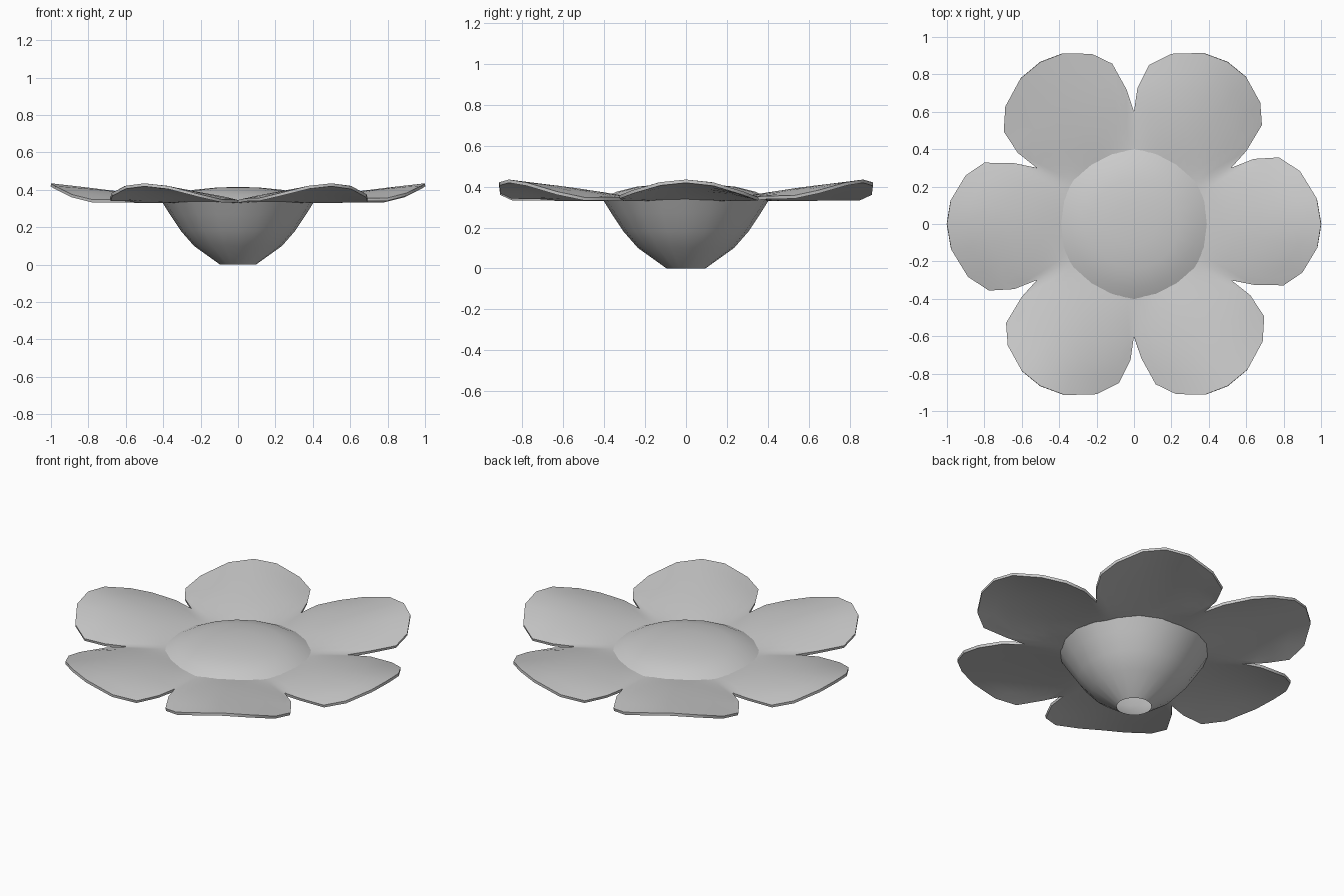
import bpy
import bmesh
from math import cos, sin, pi, radians, tan

cube = bpy.data.objects.get("Cube")
if cube:
    bpy.data.objects.remove(cube, do_unlink=True)

GREY = (0.6, 0.6, 0.6, 1)
grey = bpy.data.materials.new("light grey")
grey.use_nodes = True
grey.diffuse_color = GREY
grey.node_tree.nodes["Principled BSDF"].inputs["Base Color"].default_value = GREY


def finish(bm, name, angle):
    """Turn a bmesh into a smooth-shaded object."""
    mesh = bpy.data.meshes.new(name)
    bm.to_mesh(mesh)
    bm.free()
    mesh.materials.append(grey)
    obj = bpy.data.objects.new(name, mesh)
    bpy.context.collection.objects.link(obj)
    bpy.ops.object.select_all(action="DESELECT")
    obj.select_set(True)
    bpy.context.view_layer.objects.active = obj
    bpy.ops.object.shade_smooth_by_angle(angle=radians(angle))
    return obj


# Flower centre: a cup open at the foot, closed by a shallow dome
PROFILE = [(0.095, 0), (0.235, 0.1), (0.305, 0.18), (0.365, 0.27),
           (0.41, 0.342), (0.34, 0.375), (0.24, 0.4), (0.12, 0.412)]
SIDES = 20
bm = bmesh.new()
rings = [[bm.verts.new((r * cos(2 * pi * i / SIDES), r * sin(2 * pi * i / SIDES), z))
          for i in range(SIDES)] for r, z in PROFILE]
for low, high in zip(rings, rings[1:]):
    for i in range(SIDES):
        j = (i + 1) % SIDES
        bm.faces.new((low[i], low[j], high[j], high[i]))
apex = bm.verts.new((0, 0, 0.416))
for i in range(SIDES):
    bm.faces.new((rings[-1][i], rings[-1][(i + 1) % SIDES], apex))
finish(bm, "flower_centre", 50)

# Petals: outline of one petal along +x, from its right notch to its left notch
OUTLINE = [(0.52, -0.3), (0.64, -0.325), (0.8, -0.328), (0.9, -0.26), (0.98, -0.127), (1, 0),
           (0.977, 0.137), (0.888, 0.282), (0.776, 0.356), (0.64, 0.348), (0.52, 0.3)]
INNER = 0.36
STEPS = 6


def petal_height(u, v):
    """Petals rise toward the tip and arch across their width."""
    half = min(0.36, u * tan(pi / 6))
    rise = max(0, (u - INNER) / (1 - INNER)) ** 0.8
    return 0.346 + 0.089 * rise * max(0, 1 - (v / half) ** 2)


bm = bmesh.new()
for k in range(6):
    turn = k * pi / 3
    columns = []
    for i, (u1, v1) in enumerate(OUTLINE):
        a = radians(-30 + 6 * i)
        u0, v0 = INNER * cos(a), INNER * sin(a)
        column = []
        for s in range(STEPS + 1):
            t = s / STEPS
            u, v = u0 + (u1 - u0) * t, v0 + (v1 - v0) * t
            column.append(bm.verts.new((u * cos(turn) - v * sin(turn),
                                        u * sin(turn) + v * cos(turn),
                                        petal_height(u, v))))
        columns.append(column)
    for right, left in zip(columns, columns[1:]):
        for s in range(STEPS):
            bm.faces.new((right[s], right[s + 1], left[s + 1], left[s]))
bmesh.ops.remove_doubles(bm, verts=bm.verts, dist=0.004)
petals = finish(bm, "petals", 40)
shell = petals.modifiers.new("thickness", "SOLIDIFY")
shell.thickness = 0.016
shell.offset = -1
bpy.ops.object.modifier_apply(modifier=shell.name)
bpy.ops.object.shade_smooth_by_angle(angle=radians(40))
